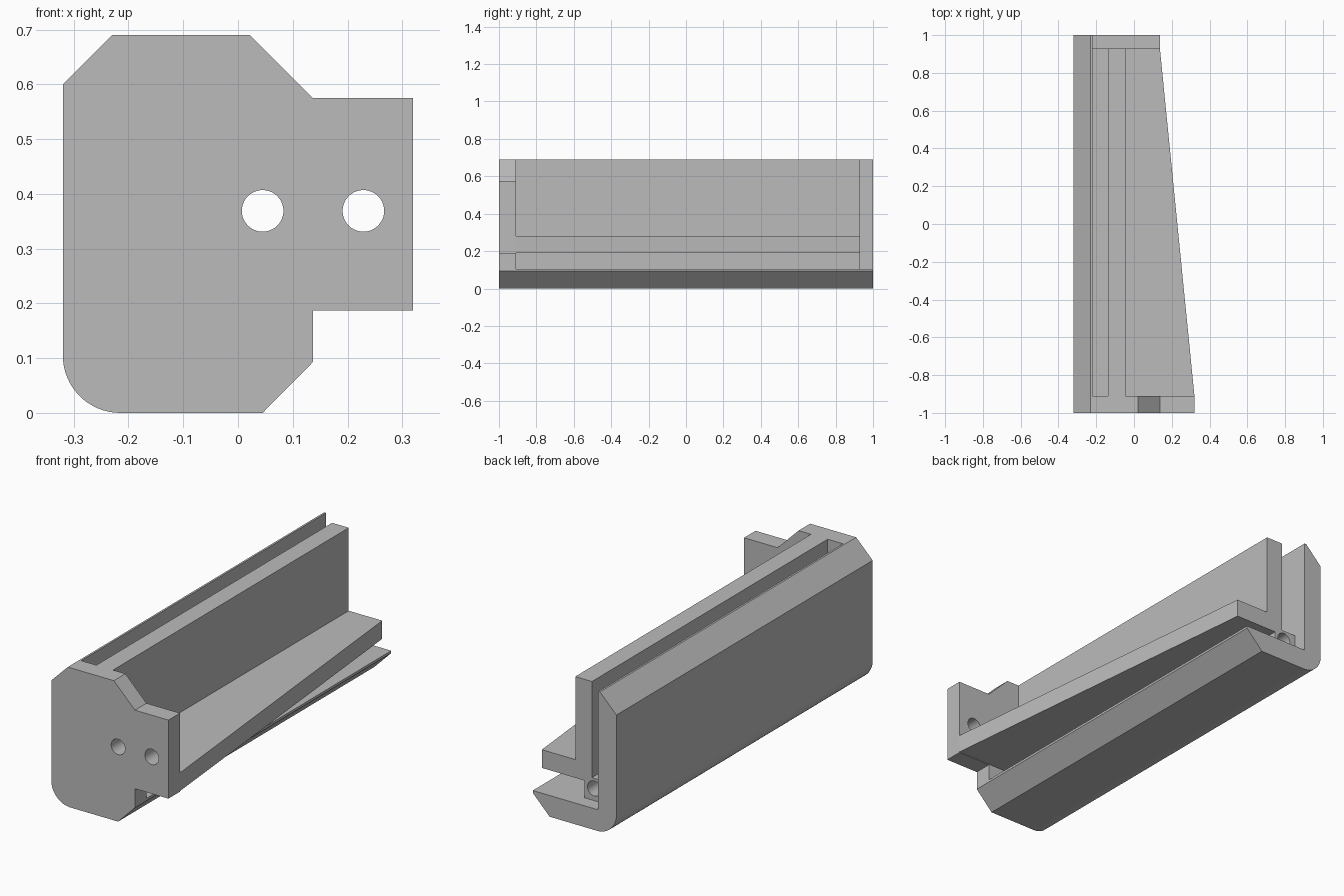
import bpy
import bmesh
import math
from mathutils import Vector

cube = bpy.data.objects.get("Cube")
if cube:
    bpy.data.objects.remove(cube, do_unlink=True)

grey = bpy.data.materials.new("plain grey")
grey.use_nodes = True
grey.diffuse_color = (0.5, 0.5, 0.5, 1)
grey.node_tree.nodes["Principled BSDF"].inputs["Base Color"].default_value = (0.5, 0.5, 0.5, 1)

FRONT, PLATE, INNER_END, BACK = -1.0, -0.91, 0.93, 1.0


def prism(name, points, start, end, axis="y"):
    """Extrude a closed outline along y (points are x, z) or z (points are x, y)."""
    bm = bmesh.new()
    if axis == "y":
        verts = [bm.verts.new((a, start, b)) for a, b in points]
        shift = Vector((0, end - start, 0))
    else:
        verts = [bm.verts.new((a, b, start)) for a, b in points]
        shift = Vector((0, 0, end - start))
    face = bm.faces.new(verts)
    out = bmesh.ops.extrude_face_region(bm, geom=[face], use_keep_orig=True)
    moved = [g for g in out["geom"] if isinstance(g, bmesh.types.BMVert)]
    bmesh.ops.translate(bm, verts=moved, vec=shift)
    bmesh.ops.recalc_face_normals(bm, faces=bm.faces)
    mesh = bpy.data.meshes.new(name)
    bm.to_mesh(mesh)
    bm.free()
    mesh.materials.append(grey)
    obj = bpy.data.objects.new(name, mesh)
    bpy.context.collection.objects.link(obj)
    return obj


def arc(cx, cz, radius, first, last, steps):
    angles = [math.radians(first + (last - first) * i / steps) for i in range(steps + 1)]
    return [(cx + radius * math.cos(a), cz + radius * math.sin(a)) for a in angles]


def activate(obj):
    bpy.ops.object.select_all(action="DESELECT")
    obj.select_set(True)
    bpy.context.view_layer.objects.active = obj


def drill(obj, x, z, radius, start, end):
    """Cut a round hole along y."""
    cutter = prism("hole_cutter", arc(x, z, radius, 0, 360, 40)[:-1], start, end)
    cutter.hide_render = True
    mod = obj.modifiers.new("hole", "BOOLEAN")
    mod.operation = "DIFFERENCE"
    mod.solver = "EXACT"
    mod.object = cutter
    activate(obj)
    bpy.ops.object.modifier_apply(modifier=mod.name)
    bpy.data.objects.remove(cutter, do_unlink=True)


# Rounded lower corner shared by the end plate and the outer channel
corner = arc(-0.215, 0.105, 0.105, 180, 270, 16)
toe = [(0.045, 0), (0.137, 0.093)]
shoulder = [(-0.23, 0.69), (-0.32, 0.6)]

# Front end plate with two screw holes
end_plate = prism("end_plate", corner + toe + [
    (0.137, 0.187), (0.32, 0.187), (0.32, 0.575), (0.137, 0.575), (0.022, 0.69),
] + shoulder, FRONT, PLATE)
for hole_x in (0.045, 0.229):
    drill(end_plate, hole_x, 0.369, 0.038, FRONT - 0.1, PLATE + 0.1)

# Outer channel: side wall and floor
channel = prism("outer_channel", corner + toe + [
    (0.137, 0.105), (-0.22, 0.105), (-0.22, 0.69),
] + shoulder, PLATE, BACK)

# Inner wall standing on a bored core
inner_wall = prism("inner_wall", [
    (-0.22, 0.105), (-0.096, 0.105), (-0.096, 0.19), (-0.046, 0.19),
    (-0.046, 0.69), (-0.137, 0.69), (-0.137, 0.215), (-0.22, 0.215),
], PLATE, INNER_END)
drill(inner_wall, -0.15, 0.165, 0.037, PLATE + 0.02, INNER_END + 0.1)

# Tapered shelf
shelf = prism("tapered_shelf", [
    (-0.046, PLATE), (0.32, PLATE), (0.137, INNER_END), (-0.046, INNER_END),
], 0.19, 0.28, axis="z")

for part in (end_plate, channel, inner_wall, shelf):
    activate(part)
    bpy.ops.object.shade_smooth_by_angle(angle=math.radians(30))
